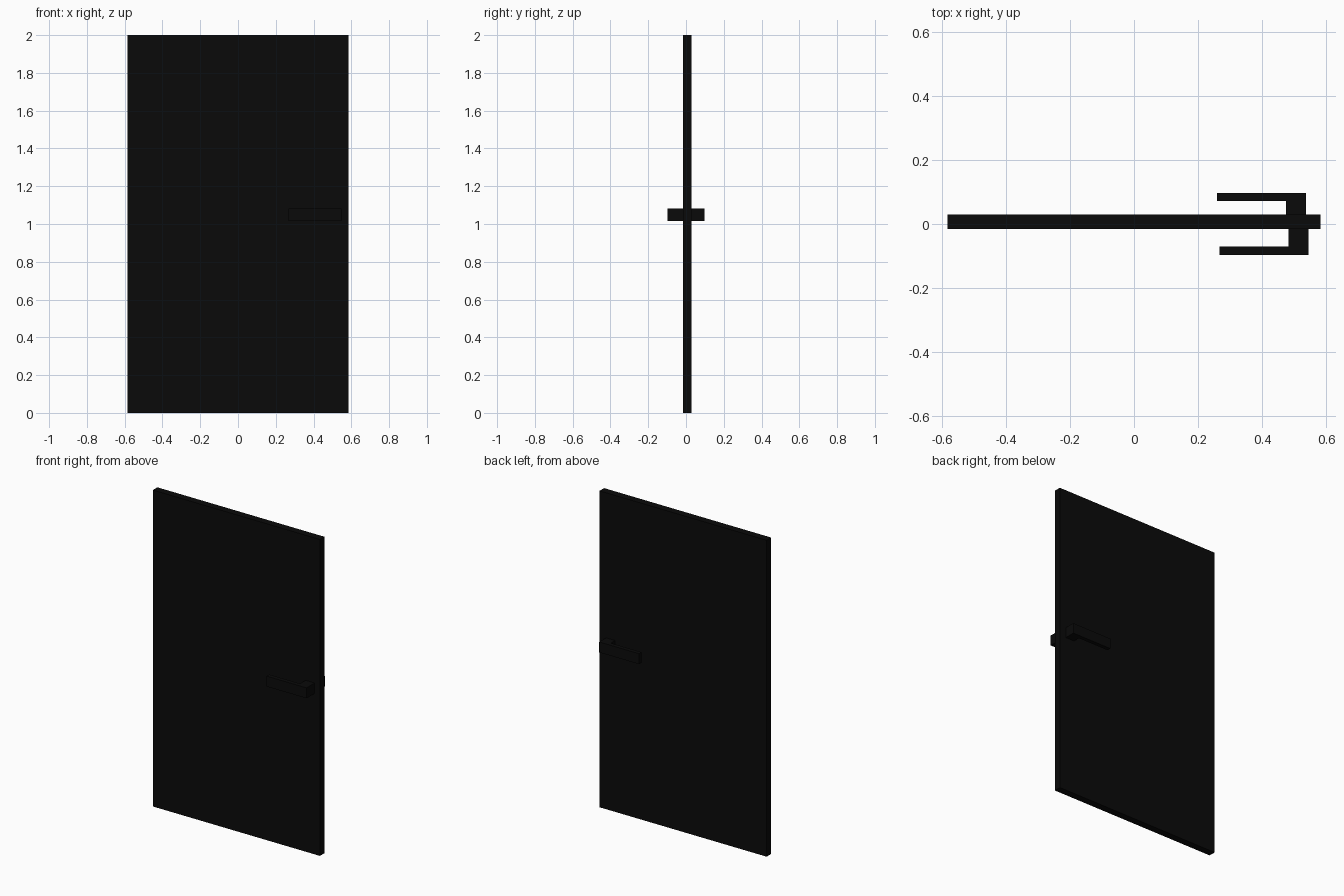
import bpy
import bmesh

if "Cube" in bpy.data.objects:
    bpy.data.objects.remove(bpy.data.objects["Cube"])

black = bpy.data.materials.new("black")
black.diffuse_color = (0.003, 0.003, 0.003, 1)
black.use_nodes = True
black.node_tree.nodes["Principled BSDF"].inputs["Base Color"].default_value = black.diffuse_color


def extrude_profile(name, points, z0, z1):
    """Extrude an xy outline from z0 up to z1."""
    bm = bmesh.new()
    face = bm.faces.new([bm.verts.new((x, y, z0)) for x, y in points])
    new = bmesh.ops.extrude_face_region(bm, geom=[face])["geom"]
    top = [v for v in new if isinstance(v, bmesh.types.BMVert)]
    bmesh.ops.translate(bm, verts=top, vec=(0, 0, z1 - z0))
    bmesh.ops.recalc_face_normals(bm, faces=bm.faces)
    mesh = bpy.data.meshes.new(name)
    bm.to_mesh(mesh)
    bm.free()
    mesh.materials.append(black)
    obj = bpy.data.objects.new(name, mesh)
    bpy.context.collection.objects.link(obj)
    return obj


def lever_handle(name, tip, post, end, y_door, y_in, y_out):
    """L-shaped handle: post out of the door, lever running to the tip."""
    extrude_profile(name, [(post, y_door), (end, y_door), (end, y_out),
                           (tip, y_out), (tip, y_in), (post, y_in)], 1.017, 1.083)


# Door slab
FRONT, BACK = -0.016, 0.029
extrude_profile("door_panel", [(-0.584, FRONT), (0.584, FRONT),
                               (0.584, BACK), (-0.584, BACK)], 0, 2)

# Handles on both faces
lever_handle("front_handle", 0.268, 0.484, 0.547, FRONT, -0.071, -0.097)
lever_handle("back_handle", 0.26, 0.476, 0.539, BACK, 0.072, 0.097)
